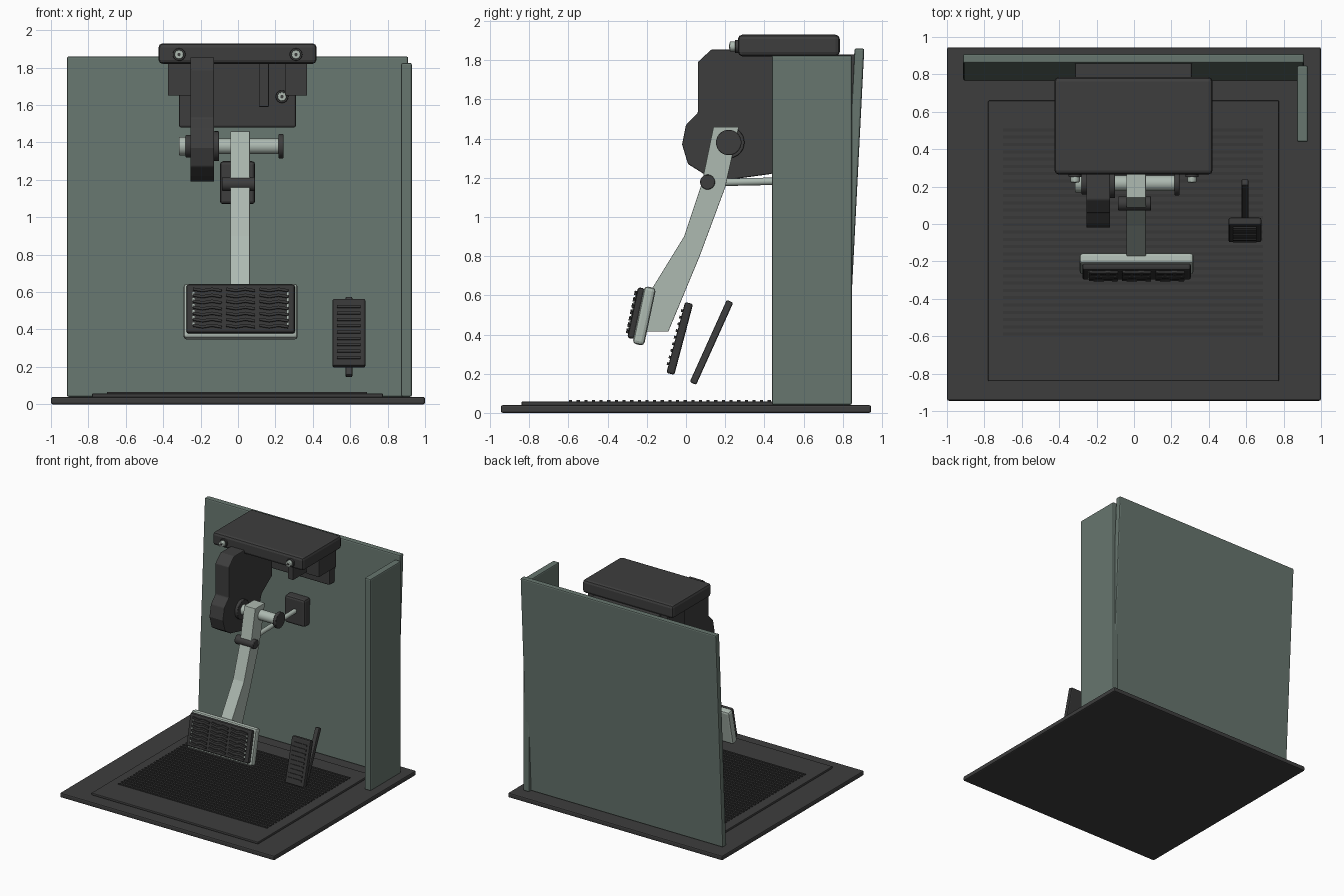
import bpy, bmesh, math
from mathutils import Vector, Matrix

if "Cube" in bpy.data.objects:
    bpy.data.objects.remove(bpy.data.objects["Cube"])


def material(name, rgb):
    m = bpy.data.materials.new(name)
    m.diffuse_color = (*rgb, 1)
    m.use_nodes = True
    m.node_tree.nodes["Principled BSDF"].inputs["Base Color"].default_value = m.diffuse_color
    return m


DARK = material("dark grey", (0.047, 0.047, 0.047))
RUBBER = material("black rubber", (0.038, 0.038, 0.038))
GREEN = material("grey green paint", (0.135, 0.18, 0.157))
METAL = material("pale metal", (0.42, 0.49, 0.44))


def finish(name, bm, mat, bevel=0.0, segments=2, smooth=False):
    bmesh.ops.recalc_face_normals(bm, faces=bm.faces)
    me = bpy.data.meshes.new(name)
    bm.to_mesh(me)
    bm.free()
    ob = bpy.data.objects.new(name, me)
    bpy.context.collection.objects.link(ob)
    me.materials.append(mat)
    if bevel:
        mod = ob.modifiers.new("bevel", 'BEVEL')
        mod.width, mod.segments = bevel, segments
        mod.limit_method = 'ANGLE'
    if smooth:
        bpy.ops.object.select_all(action='DESELECT')
        ob.select_set(True)
        bpy.context.view_layer.objects.active = ob
        bpy.ops.object.shade_smooth_by_angle(angle=math.radians(35))
    return ob


def add_box(bm, x, y, z, matrix=Matrix()):
    size = (x[1] - x[0], y[1] - y[0], z[1] - z[0])
    mid = ((x[0] + x[1]) / 2, (y[0] + y[1]) / 2, (z[0] + z[1]) / 2)
    bmesh.ops.create_cube(bm, size=1, matrix=matrix @ Matrix.Translation(mid) @ Matrix.Diagonal((*size, 1)))


def box(name, x, y, z, mat, bevel=0.0, matrix=Matrix()):
    bm = bmesh.new()
    add_box(bm, x, y, z, matrix)
    return finish(name, bm, mat, bevel)


def rod(name, a, b, r, mat, bevel=0.0, sides=32):
    a, b = Vector(a), Vector(b)
    bm = bmesh.new()
    m = Matrix.Translation((a + b) / 2) @ (b - a).to_track_quat('Z', 'Y').to_matrix().to_4x4()
    bmesh.ops.create_cone(bm, cap_ends=True, segments=sides, radius1=r, radius2=r, depth=(b - a).length, matrix=m)
    return finish(name, bm, mat, bevel, smooth=True)


def side_profile(name, points, x0, x1, mat, bevel):
    # (y, z) outline extruded along x
    bm = bmesh.new()
    face = bm.faces.new([bm.verts.new((x0, y, z)) for y, z in points])
    ext = bmesh.ops.extrude_face_region(bm, geom=[face])
    bmesh.ops.translate(bm, vec=(x1 - x0, 0, 0), verts=[v for v in ext["geom"] if isinstance(v, bmesh.types.BMVert)])
    return finish(name, bm, mat, bevel)


def tilted(x, y, z, degrees):
    return Matrix.Translation((x, y, z)) @ Matrix.Rotation(math.radians(-degrees), 4, 'X')


# Floor, mat and its ribs
box("floor", (-1, 1), (-0.945, 0.945), (0, 0.04), DARK, 0.01)
box("floor_mat", (-0.78, 0.775), (-0.84, 0.66), (0.038, 0.058), DARK, 0.006)
bm = bmesh.new()
for i in range(29):
    y = -0.589 + i * 0.039
    add_box(bm, (-0.70, 0.69), (y - 0.008, y + 0.008), (0.056, 0.065))
finish("mat_ribs", bm, RUBBER)

# Leaning back wall and upright side wall
side_profile("back_wall", [(0.767, 0.04), (0.817, 0.04), (0.91, 1.86), (0.86, 1.86)], -0.915, 0.91, GREEN, 0.01)
box("side_wall", (0.872, 0.93), (0.438, 0.847), (0.04, 1.825), GREEN, 0.01)

# Overhead mount with hangers
box("top_mount", (-0.425, 0.42), (0.265, 0.785), (1.82, 1.93), DARK, 0.022)
box("back_plate", (-0.315, 0.31), (0.775, 0.865), (1.48, 1.83), DARK, 0.01)
for side, x in (("left", (-0.375, -0.25)), ("right", (0.25, 0.37))):
    box(side + "_hanger", x, (0.55, 0.78), (1.65, 1.83), DARK, 0.005)
box("hanger_rib", (0.112, 0.165), (0.5, 0.78), (1.59, 1.83), DARK, 0.005)

# Bolts: washer, hex head and dark socket
for i, (x, y, z) in enumerate([(-0.315, 0.265, 1.87), (0.31, 0.265, 1.87), (0.235, 0.775, 1.645)]):
    rod(f"bolt_washer_{i}", (x, y + 0.005, z), (x, y - 0.015, z), 0.034, DARK, 0.003, 24)
    rod(f"bolt_head_{i}", (x, y - 0.01, z), (x, y - 0.042, z), 0.025, METAL, 0.004, 12)
    rod(f"bolt_socket_{i}", (x, y - 0.04, z), (x, y - 0.046, z), 0.01, DARK, 0, 6)

# Thick pivot bracket
side_profile("pivot_bracket", [
    (0.13, 1.855), (0.06, 1.79), (0.06, 1.53), (0.0, 1.47), (-0.02, 1.37), (0.01, 1.27),
    (0.09, 1.22), (0.22, 1.19), (0.44, 1.22), (0.5, 1.4), (0.64, 1.5), (0.64, 1.855)],
    -0.255, -0.127, DARK, 0.006)

# Pivot shaft, collars and end caps
Y, Z = 0.218, 1.38
for name, x0, x1, r, mat in [
        ("pivot_shaft", -0.30, 0.23, 0.042, METAL),
        ("shaft_collar", -0.13, -0.102, 0.08, DARK),
        ("shaft_outer_washer", -0.28, -0.25, 0.06, DARK),
        ("shaft_nut", -0.315, -0.278, 0.05, METAL),
        ("shaft_end_cap", 0.217, 0.243, 0.065, DARK)]:
    rod(name, (x0, Y, Z), (x1, Y, Z), r, mat, 0.004)

# Brake arm, link pin and push rod
side_profile("brake_arm", [
    (0.14, 1.46), (0.08, 1.17), (-0.01, 0.9), (-0.17, 0.64), (-0.20, 0.415),
    (-0.09, 0.415), (0.07, 0.8), (0.2, 1.15), (0.27, 1.46)], -0.04, 0.063, METAL, 0.003)
rod("link_pin", (-0.085, 0.11, 1.178), (0.092, 0.11, 1.178), 0.038, DARK, 0.005)
rod("push_rod", (0, 0.12, 1.175), (0, 0.80, 1.19), 0.019, METAL)
box("push_rod_plate", (-0.097, 0.092), (0.755, 0.84), (1.07, 1.30), DARK, 0.018)

# Brake pedal: metal backing, rubber pad, wavy treads and edge studs
P = tilted(0.014, -0.213, 0.495, 12)
box("brake_pedal_backing", (-0.305, 0.305), (-0.03, 0.03), (-0.15, 0.15), METAL, 0.018, P)
box("brake_pedal_pad", (-0.29, 0.29), (-0.062, -0.025), (-0.127, 0.137), RUBBER, 0.012, P)
bm = bmesh.new()
for cx in (-0.178, 0, 0.178):
    for row in range(7):
        for k in range(3):
            x, z = cx + (k - 1) * 0.05, -0.093 + row * 0.033
            m = P @ Matrix.Translation((x, -0.066, z)) @ Matrix.Rotation((0.17, -0.17, 0.17)[k], 4, 'Y')
            add_box(bm, (-0.027, 0.027), (-0.008, 0.008), (-0.007, 0.007), m)
finish("brake_pedal_treads", bm, RUBBER)
bm = bmesh.new()
for x in (-0.252, 0.252):
    for row in range(6):
        z = -0.08 + row * 0.033
        add_box(bm, (x - 0.005, x + 0.005), (-0.067, -0.06), (z - 0.008, z + 0.008), P)
finish("brake_pedal_studs", bm, METAL)

# Accelerator pedal, treads and its rod
A = tilted(0.593, -0.032, 0.38, 14.8)
box("accelerator_pad", (-0.088, 0.088), (-0.021, 0.021), (-0.187, 0.187), RUBBER, 0.01, A)
bm = bmesh.new()
for row in range(9):
    z = -0.14 + row * 0.035
    add_box(bm, (-0.063, 0.063), (-0.03, -0.018), (z - 0.007, z + 0.007), A)
finish("accelerator_treads", bm, RUBBER)
box("accelerator_lever", (-0.019, 0.019), (-0.018, 0.018), (-0.23, 0.23), DARK, 0.008,
    tilted(0.593, 0.13, 0.36, 24.3))
